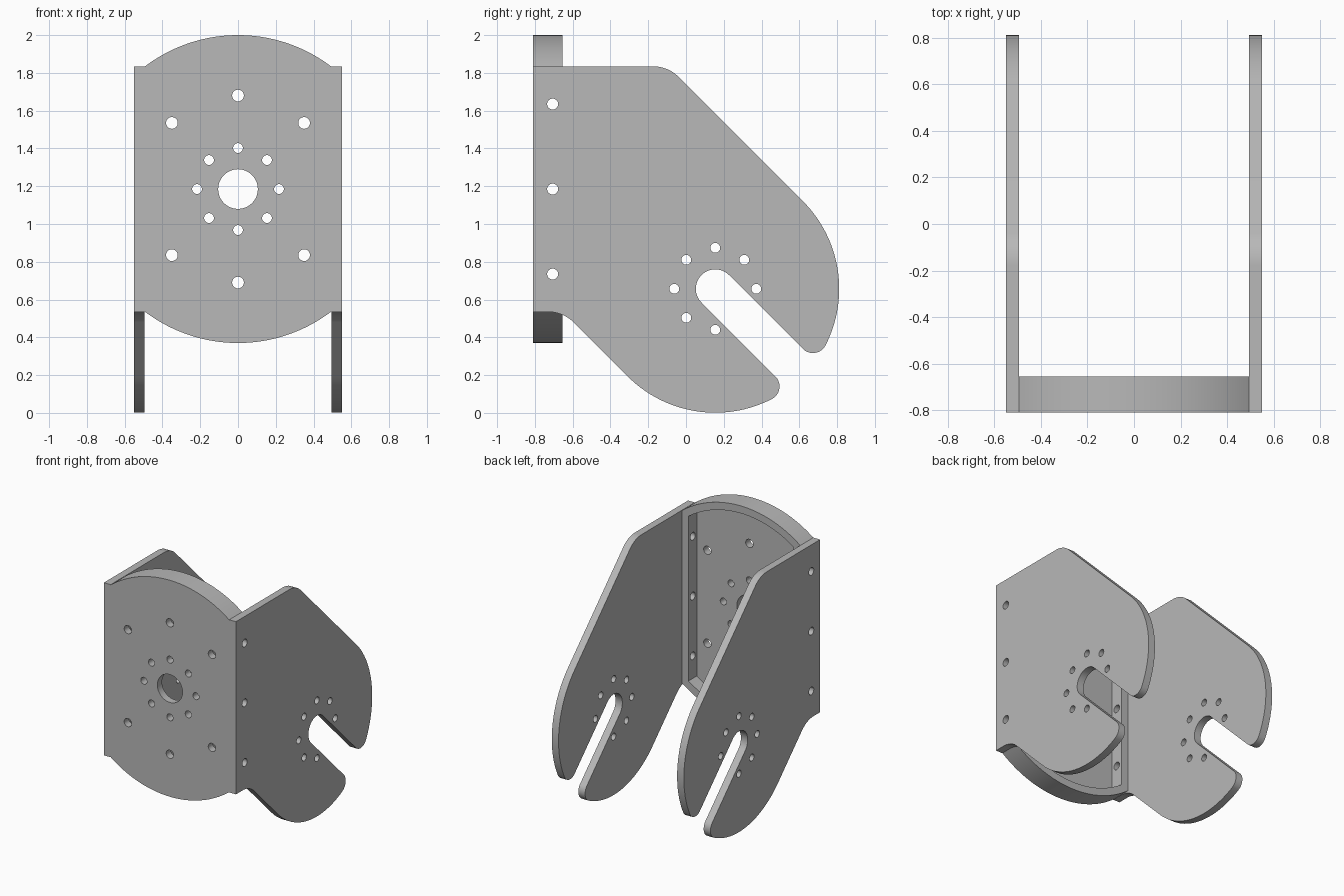
import bpy, bmesh
from math import sin, cos, asin, sqrt, radians, degrees
from mathutils import Matrix

cube = bpy.data.objects.get("Cube")
if cube:
    bpy.data.objects.remove(cube, do_unlink=True)

grey = bpy.data.materials.new("plain grey")
grey.use_nodes = True
COLOUR = (0.48, 0.48, 0.48, 1)
grey.diffuse_color = COLOUR
grey.node_tree.nodes["Principled BSDF"].inputs["Base Color"].default_value = COLOUR

# Main dimensions
HALF_W, WALL = 0.55, 0.056
FRONT, BACK, TAIL = -0.81, -0.655, 0.81
MID, FLAT = 1.185, 0.65            # plate centre height, half height of flat sides
DOME = 0.815                       # radius of the domed ends
INNER = HALF_W - WALL


def polar(cx, cy, r, a):
    return cx + r * cos(radians(a)), cy + r * sin(radians(a))


def arc(cx, cy, r, a0, a1, n=16):
    return [polar(cx, cy, r, a0 + (a1 - a0) * i / n) for i in range(n + 1)]


def circle(cx, cy, r, n=32):
    return arc(cx, cy, r, 0, 360, n)[:-1]


# Axis frames: front sheets lie in x-z, side sheets in y-z
FRONTAL = Matrix(((1, 0, 0), (0, 0, -1), (0, 1, 0))).to_4x4()
LATERAL = Matrix(((0, 0, 1), (1, 0, 0), (0, 1, 0))).to_4x4()


def sheet(name, outlines, frame, offset, thickness):
    """Extrude an outline, with further outlines as holes, centred on offset."""
    curve = bpy.data.curves.new(name, 'CURVE')
    curve.dimensions = '2D'
    curve.fill_mode = 'BOTH'
    curve.extrude = thickness / 2
    for pts in outlines:
        s = curve.splines.new('POLY')
        s.points.add(len(pts) - 1)
        for p, (x, y) in zip(s.points, pts):
            p.co = (x, y, 0, 1)
        s.use_cyclic_u = True
    obj = bpy.data.objects.new(name, curve)
    bpy.context.collection.objects.link(obj)
    bpy.ops.object.select_all(action='DESELECT')
    obj.select_set(True)
    bpy.context.view_layer.objects.active = obj
    bpy.ops.object.convert(target='MESH')
    obj = bpy.context.view_layer.objects.active
    mesh = obj.data
    mesh.transform(Matrix.Translation(offset) @ frame)
    bm = bmesh.new()
    bm.from_mesh(mesh)
    bmesh.ops.remove_doubles(bm, verts=bm.verts, dist=1e-5)
    bmesh.ops.recalc_face_normals(bm, faces=bm.faces)
    bm.to_mesh(mesh)
    bm.free()
    mesh.materials.clear()
    mesh.materials.append(grey)
    bpy.ops.object.shade_smooth_by_angle(angle=radians(30))
    return obj


# Front plate: domed top and bottom, hub bore and two rings of holes
span = degrees(asin(INNER / DOME))
top, bottom = MID + FLAT, MID - FLAT
plate = ([(HALF_W, bottom), (HALF_W, top)]
         + arc(0, MID, DOME, 90 - span, 90 + span, 40)
         + [(-HALF_W, top), (-HALF_W, bottom)]
         + arc(0, MID, DOME, 270 - span, 270 + span, 40))
holes = [circle(0, MID, 0.105, 48)]
holes += [circle(*polar(0, MID, 0.217, a), 0.026) for a in range(0, 360, 45)]
holes += [circle(*polar(0, MID, 0.495, a), 0.031) for a in range(45, 360, 45) if a != 180]
sheet("front_plate", [plate] + holes, FRONTAL, (0, FRONT + WALL / 2, 0), WALL)

# Rim behind the plate: two curved bands and two drilled rails
depth = BACK - FRONT - WALL
rim_y = (FRONT + WALL + BACK) / 2
rail_in = INNER - WALL
r_in = DOME - WALL
span_in = degrees(asin(rail_in / r_in))
rail_half = r_in * cos(radians(span_in))
for name, mid_angle, sign in (("top_band", 90, 1), ("bottom_band", 270, -1)):
    z = MID + sign * rail_half
    band = (arc(0, MID, DOME, mid_angle - span, mid_angle + span, 40)
            + [(-sign * INNER, z)]
            + arc(0, MID, r_in, mid_angle + span_in, mid_angle - span_in, 40)
            + [(sign * INNER, z)])
    sheet(name, [band], FRONTAL, (0, rim_y, 0), depth)

screw_holes = [circle(-0.706, MID + dz, 0.029) for dz in (-0.45, 0, 0.45)]
rail = [(FRONT + WALL, MID - rail_half), (BACK, MID - rail_half),
        (BACK, MID + rail_half), (FRONT + WALL, MID + rail_half)]

# Side arm outline: sloped edges tangent to a round end with a diagonal slot
PY, PZ, R = 0.155, 0.657, 0.656
SLOT, TIP, BEND, CUT = 0.103, 0.075, 0.193, 0.08
reach = R * sqrt(2)
top_bend = PY + PZ + reach - top - CUT
low_bend = PY + PZ - reach - bottom - CUT
spread = degrees(asin((SLOT + TIP) / (R - TIP)))
arm = ([(FRONT, top)]
       + arc(top_bend, top - BEND, BEND, 90, 45)
       + arc(PY, PZ, R, 45, spread - 45, 32)
       + arc(*polar(PY, PZ, R - TIP, spread - 45), TIP, spread - 45, -135)[1:]
       + arc(PY, PZ, SLOT, 45, 225, 28)
       + arc(*polar(PY, PZ, R - TIP, -45 - spread), TIP, 45, -45 - spread)
       + arc(PY, PZ, R, -45 - spread, -135, 32)[1:]
       + arc(low_bend, bottom - BEND, BEND, 45, 90)
       + [(FRONT, bottom)])
pivot_holes = [circle(*polar(PY, PZ, 0.217, a), 0.026) for a in range(0, 315, 45)]

for side, s in (("left", 1), ("right", -1)):
    sheet(side + "_arm", [arm] + screw_holes + pivot_holes, LATERAL,
          (s * (HALF_W - WALL / 2), 0, 0), WALL)
    sheet(side + "_rail", [rail] + screw_holes, LATERAL,
          (s * (INNER - WALL / 2), 0, 0), WALL)
